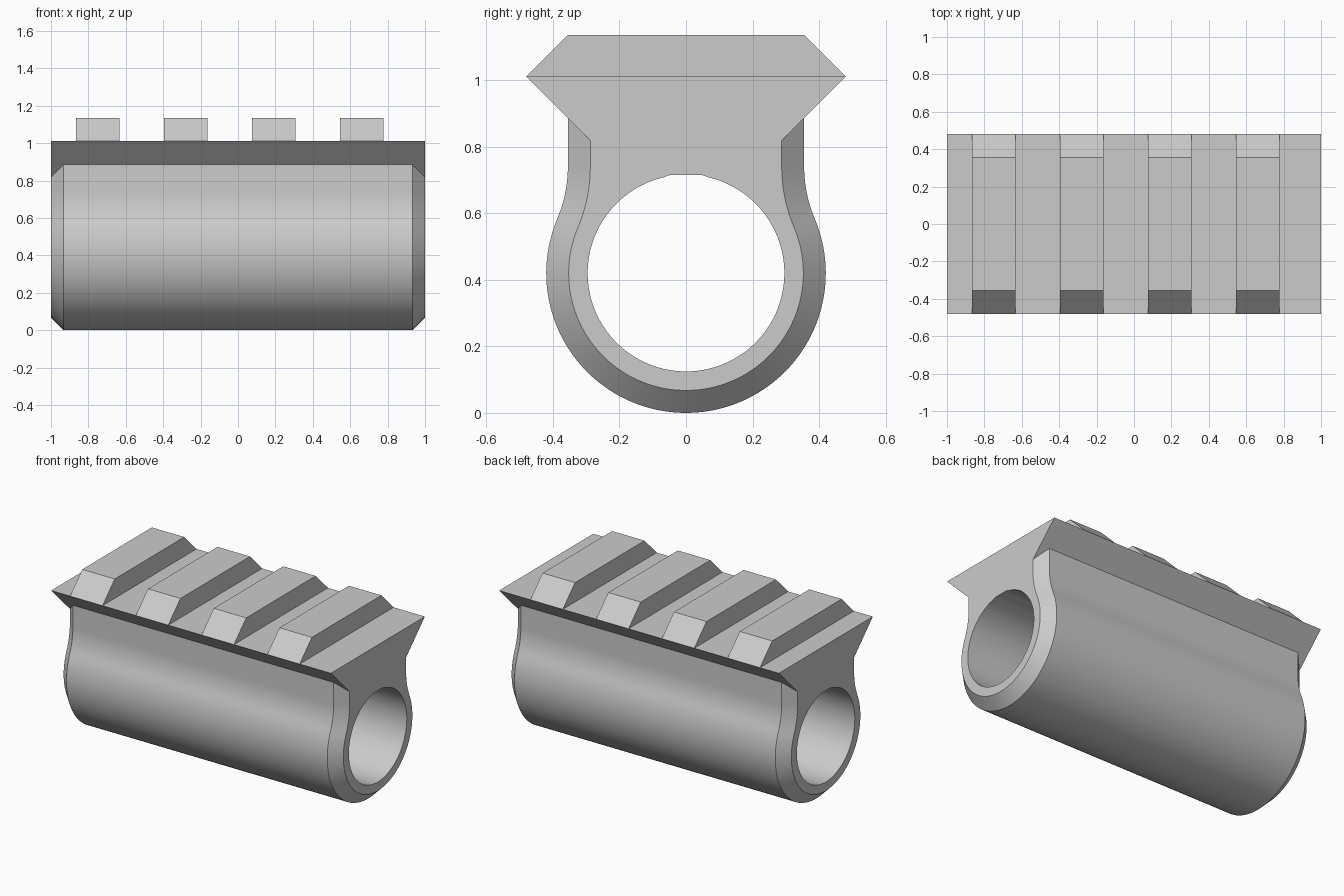
import bpy, bmesh
from math import sin, cos, pi, radians, atan2

cube = bpy.data.objects.get("Cube")
if cube:
    bpy.data.objects.remove(cube, do_unlink=True)

grey = bpy.data.materials.new("plain grey")
grey.use_nodes = True
colour = (0.6, 0.6, 0.6, 1)
grey.diffuse_color = colour
grey.node_tree.nodes["Principled BSDF"].inputs["Base Color"].default_value = colour

AXIS_Z, TUBE_R, BORE_R = 0.42, 0.42, 0.2955
FILLET_Y, FILLET_Z, FILLET_R = 0.755, 0.74, 0.40
RAIL_Y, RAIL_Z, TOP_Z = 0.48, 1.01, 1.135
CHAMFER = 0.0675


def finish(bm, name):
    bmesh.ops.recalc_face_normals(bm, faces=bm.faces[:])
    mesh = bpy.data.meshes.new(name)
    bm.to_mesh(mesh)
    bm.free()
    mesh.materials.append(grey)
    obj = bpy.data.objects.new(name, mesh)
    bpy.context.collection.objects.link(obj)
    return obj


def outline(inset):
    """Tube, concave neck and rail underside, as (y, z) points."""
    r, fr = TUBE_R - inset, FILLET_R + inset
    tangent = atan2(FILLET_Z - AXIS_Z, FILLET_Y)
    half = []
    for i in range(41):
        a = -pi / 2 + (tangent + pi / 2) * i / 40
        half.append((r * cos(a), AXIS_Z + r * sin(a)))
    for i in range(1, 13):
        a = tangent * (1 - i / 12)
        half.append((FILLET_Y - fr * cos(a), FILLET_Z - fr * sin(a)))
    wall = FILLET_Y - fr
    half += [(wall, RAIL_Z - RAIL_Y + wall), (RAIL_Y, RAIL_Z)]
    return half + [(-y, z) for y, z in reversed(half[1:])]


def bore_outline(n=96):
    """Round bore with a narrow flat along its roof."""
    pts = []
    for i in range(n):
        a = 2 * pi * (i + 0.5) / n
        y, z = BORE_R * cos(a), AXIS_Z + BORE_R * sin(a)
        if z > AXIS_Z and abs(y) < 0.055:
            z = AXIS_Z + BORE_R - 0.001
        pts.append((y, z))
    return pts


def loft(bm, sections):
    """Skin a row of closed (x, points) sections; return the two end rings."""
    rings = [[bm.verts.new((x, y, z)) for y, z in pts] for x, pts in sections]
    for a, b in zip(rings, rings[1:]):
        for i in range(len(a)):
            j = (i + 1) % len(a)
            bm.faces.new((a[i], a[j], b[j], b[i]))
    return rings[0], rings[-1]


# Tube body with its neck, chamfered ends and through bore
bm = bmesh.new()
small, full = outline(CHAMFER), outline(0)
shell = loft(bm, [(-1, small), (CHAMFER - 1, full), (1 - CHAMFER, full), (1, small)])
bore = loft(bm, [(-1, bore_outline()), (1, bore_outline())])
for outer, inner in zip(shell, bore):
    edges = [bm.edges.get((ring[i - 1], ring[i]))
             for ring in (outer, inner) for i in range(len(ring))]
    bmesh.ops.triangle_fill(bm, edges=edges, use_beauty=True)
body = finish(bm, "tube_body")
bpy.context.view_layer.objects.active = body
body.select_set(True)
bpy.ops.object.shade_smooth_by_angle(angle=radians(30))

# Cross teeth on top of the rail
top_y = RAIL_Y - (TOP_Z - RAIL_Z)
tooth = [(-RAIL_Y, RAIL_Z), (RAIL_Y, RAIL_Z), (top_y, TOP_Z), (-top_y, TOP_Z)]
for k in range(4):
    x = -0.865 + 0.47 * k
    bm = bmesh.new()
    for end in loft(bm, [(x, tooth), (x + 0.232, tooth)]):
        bm.faces.new(end)
    finish(bm, f"rail_tooth_{k + 1}")
